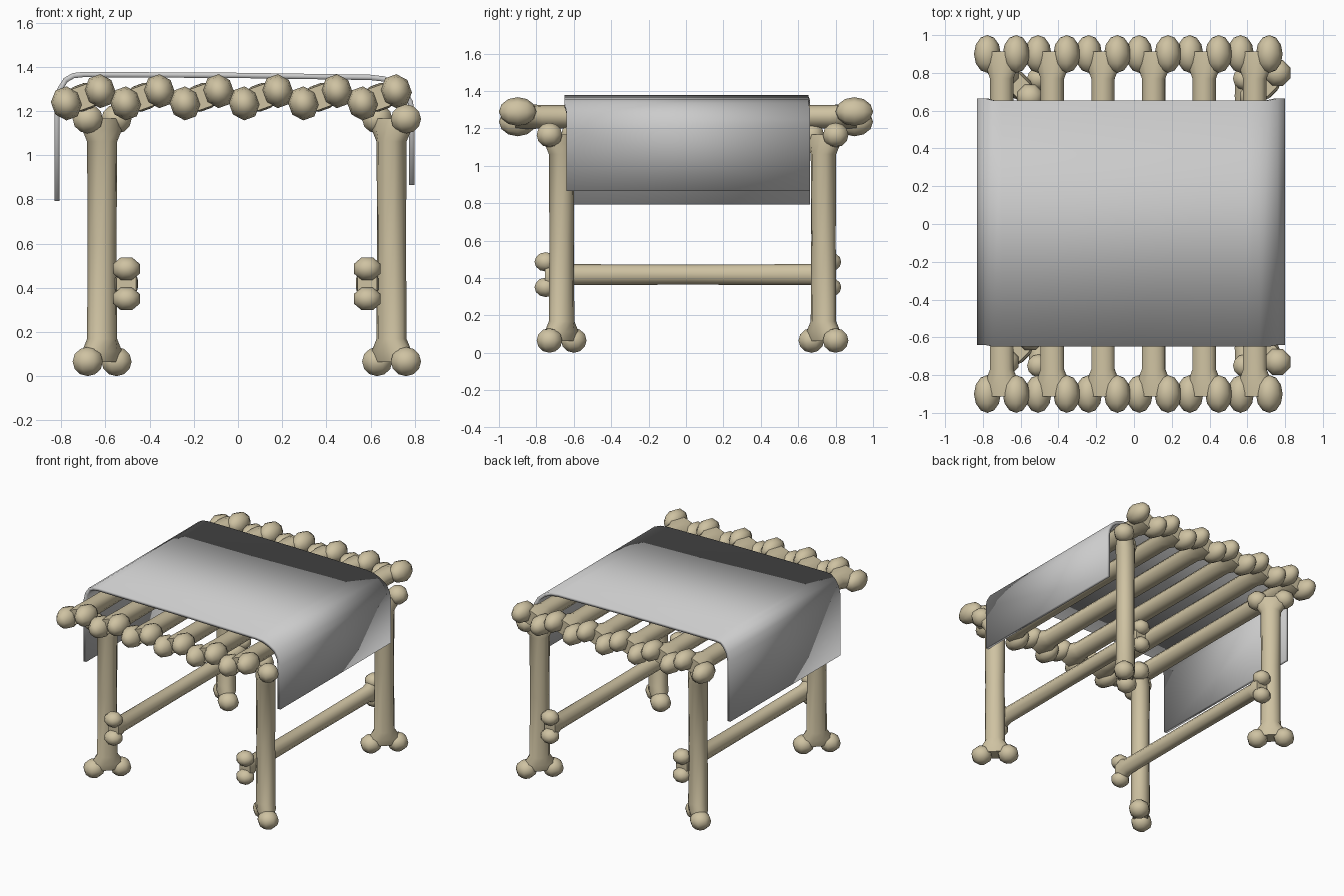
import bpy, bmesh, math
from mathutils import Matrix, Vector

if "Cube" in bpy.data.objects:
    bpy.data.objects.remove(bpy.data.objects["Cube"])

bone_mat = bpy.data.materials.new("bone")
bone_mat.diffuse_color = (0.62, 0.54, 0.36, 1)
bone_mat.use_nodes = True
bone_mat.node_tree.nodes["Principled BSDF"].inputs["Base Color"].default_value = bone_mat.diffuse_color


def finish(name, bm, angle, mat=None):
    bmesh.ops.recalc_face_normals(bm, faces=bm.faces)
    me = bpy.data.meshes.new(name)
    bm.to_mesh(me)
    bm.free()
    me.shade_smooth()
    me.set_sharp_from_angle(angle=math.radians(angle))
    if mat:
        me.materials.append(mat)
    ob = bpy.data.objects.new(name, me)
    bpy.context.collection.objects.link(ob)
    return ob


def bone(name, centre, rot, length, r, spread, knob, neck):
    """Bone along local z, with two knobs at each end spread along local x.
    knob = half sizes, neck = length of the flared end."""
    bm = bmesh.new()
    h, n = length / 2, 10
    half = [(h - neck * 0.4, spread + knob[0] * 0.3, knob[1] * 0.7),
            (h - neck * 0.7, spread + knob[0] * 0.25, r * 0.95),
            (h - neck * 1.05, r, r * 0.97)]
    # shaft with flared ends, slightly thinner in the middle
    stations = ([(-z, a, b) for z, a, b in half] + [(0, r * 0.96, r * 0.92)]
                + half[::-1])
    rings = [[bm.verts.new((a * math.cos(2 * math.pi * i / n),
                            b * math.sin(2 * math.pi * i / n), z))
              for i in range(n)] for z, a, b in stations]
    for lo, hi in zip(rings, rings[1:]):
        for i in range(n):
            j = (i + 1) % n
            bm.faces.new((lo[i], lo[j], hi[j], hi[i]))
    bm.faces.new(rings[0])
    bm.faces.new(rings[-1])
    # end knobs
    for sz in (-1, 1):
        for sx in (-1, 1):
            m = (Matrix.Translation((sx * spread, 0, sz * (h - knob[2])))
                 @ Matrix.Diagonal((*knob, 1))
                 @ Matrix.Rotation(math.radians(22.5), 4, 'Z'))
            bmesh.ops.create_uvsphere(bm, u_segments=8, v_segments=6,
                                      radius=1, matrix=m)
    bm.transform(Matrix.Translation(centre) @ rot)
    return finish(name, bm, 50, bone_mat)


along_y = Matrix.Rotation(math.radians(-90), 4, 'X')

# seat slats, each rolled a little around its length
for i in range(6):
    roll = Matrix.Rotation(math.radians(-20), 4, 'Y')
    bone(f"seat_slat_{i + 1}", (-0.70 + 0.268 * i, 0, 1.262), roll @ along_y,
         2.0, 0.065, 0.081, (0.07, 0.078, 0.1), 0.22)

# legs, knobs spread diagonally
for fb, y, sy in (("front", -0.665, -1), ("back", 0.735, 1)):
    for lr, x, sx in (("left", -0.615, -1), ("right", 0.695, 1)):
        turn = Matrix.Rotation(math.radians(45 * sx * sy), 4, 'Z')
        bone(f"{fb}_{lr}_leg", (x, y, 0.615), turn, 1.23,
             0.07, 0.092, (0.074, 0.074, 0.066), 0.16)

# side stretchers with knobs one above the other
upright = Matrix.Rotation(math.radians(90), 4, 'Y')
for lr, x in (("left", -0.505), ("right", 0.585)):
    bone(f"{lr}_stretcher", (x, 0.01, 0.418), upright @ along_y, 1.64,
         0.056, 0.068, (0.056, 0.066, 0.06), 0.14)

# draped cloth over the slats
profile = [(-0.819, 0.792), (-0.819, 1.24), (-0.805, 1.30), (-0.78, 1.34),
           (-0.745, 1.36), (-0.70, 1.365), (0.0, 1.361), (0.60, 1.352),
           (0.66, 1.345), (0.71, 1.325), (0.752, 1.29), (0.78, 1.24),
           (0.787, 1.19), (0.787, 0.866)]
bm = bmesh.new()
rows = []
for x, z in profile:
    shift = 0.012 if abs(x) > 0.75 else 0.003
    rows.append([bm.verts.new((x, y + shift, z)) for y in (-0.652, 0.652)])
for a, b in zip(rows, rows[1:]):
    bm.faces.new((a[0], a[1], b[1], b[0]))
cloth = finish("draped_cloth", bm, 60)
solid = cloth.modifiers.new("thickness", 'SOLIDIFY')
solid.thickness = 0.024
solid.offset = 0
